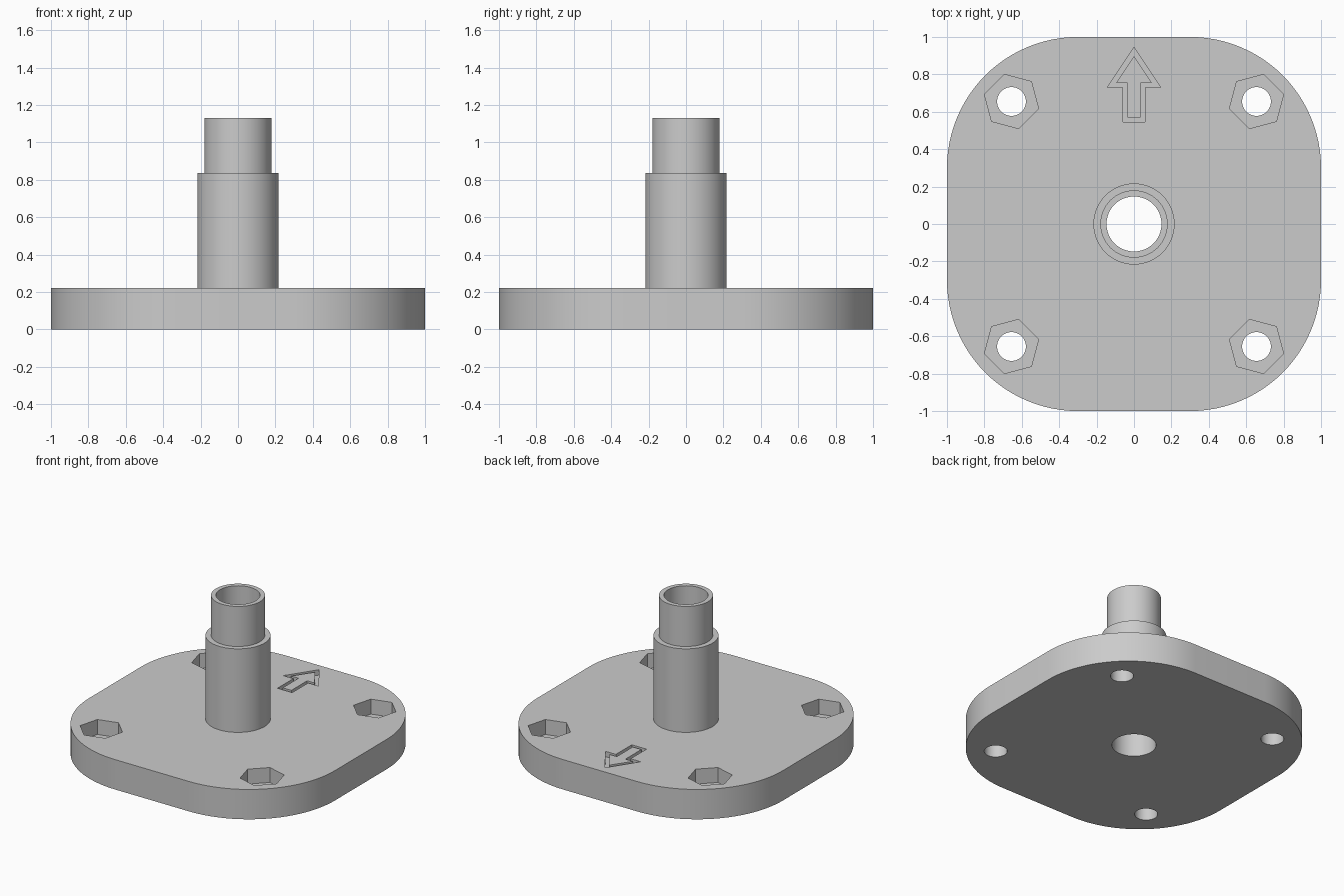
import bpy, bmesh
from math import sin, cos, pi, radians

cube = bpy.data.objects.get("Cube")
if cube:
    bpy.data.objects.remove(cube, do_unlink=True)

PLATE_TOP = 0.22
BORE = 0.147
HOLE_POS = 0.655
POCKET_DEPTH = 0.11
GROOVE_DEPTH = 0.04

grey = bpy.data.materials.new("plain grey")
grey.use_nodes = True
colour = (0.6, 0.6, 0.6, 1)
grey.diffuse_color = colour
grey.node_tree.nodes["Principled BSDF"].inputs["Base Color"].default_value = colour


def make_object(name, bm):
    bmesh.ops.recalc_face_normals(bm, faces=bm.faces)
    mesh = bpy.data.meshes.new(name)
    bm.to_mesh(mesh)
    bm.free()
    mesh.materials.append(grey)
    obj = bpy.data.objects.new(name, mesh)
    bpy.context.collection.objects.link(obj)
    return obj


def arc(radius, x=0, y=0, start=0, sweep=360, steps=64):
    """Points along an arc, angles in degrees."""
    angles = [radians(start + sweep * i / steps) for i in range(steps + (sweep < 360))]
    return [(x + radius * cos(a), y + radius * sin(a)) for a in angles]


def add_prism(bm, outline, z0, z1):
    face = bm.faces.new([bm.verts.new((x, y, z0)) for x, y in outline])
    result = bmesh.ops.extrude_face_region(bm, geom=[face], use_keep_orig=True)
    for v in result["geom"]:
        if isinstance(v, bmesh.types.BMVert):
            v.co.z = z1


def cut(target, name, prisms):
    """Subtract a set of prisms, then discard the cutter."""
    bm = bmesh.new()
    for outline, z0, z1 in prisms:
        add_prism(bm, outline, z0, z1)
    cutter = make_object(name, bm)
    cutter.hide_render = True
    mod = target.modifiers.new(name, "BOOLEAN")
    mod.operation, mod.solver, mod.object = "DIFFERENCE", "EXACT", cutter
    bpy.context.view_layer.objects.active = target
    bpy.ops.object.modifier_apply(modifier=name)
    bpy.data.objects.remove(cutter, do_unlink=True)


def smooth(obj):
    bpy.ops.object.select_all(action="DESELECT")
    obj.select_set(True)
    bpy.context.view_layer.objects.active = obj
    bpy.ops.object.shade_smooth_by_angle(angle=radians(30))


# Base plate with large rounded corners
outline = []
for i, (sx, sy) in enumerate([(1, 1), (-1, 1), (-1, -1), (1, -1)]):
    outline += arc(0.7, 0.3 * sx, 0.3 * sy, 90 * i, 90, 24)
bm = bmesh.new()
add_prism(bm, outline, 0, PLATE_TOP)
plate = make_object("base_plate", bm)

# Centre bore and four bolt holes
corners = [(sx, sy) for sx in (-1, 1) for sy in (-1, 1)]
holes = [(arc(BORE), -0.1, 0.4)]
holes += [(arc(0.077, HOLE_POS * sx, HOLE_POS * sy, steps=40), -0.1, 0.4) for sx, sy in corners]
cut(plate, "hole_cutter", holes)

# Hexagonal nut pockets, mirrored about both axes
pockets = [(arc(0.15, HOLE_POS * sx, HOLE_POS * sy, 30 - 15 * sx * sy, steps=6),
            PLATE_TOP - POCKET_DEPTH, 0.4) for sx, sy in corners]
cut(plate, "pocket_cutter", pockets)


# Engraved arrow outline: a recess with an island left standing inside
def arrow(tip, barb, shoulder, shaft, tail):
    half = [(barb, shoulder), (shaft, shoulder), (shaft, tail)]
    return [(0, tip)] + half + [(-x, y) for x, y in reversed(half)]


cut(plate, "arrow_cutter", [(arrow(0.945, 0.143, 0.73, 0.06, 0.545),
                             PLATE_TOP - GROOVE_DEPTH, 0.4)])
bm = bmesh.new()
add_prism(bm, arrow(0.897, 0.095, 0.755, 0.035, 0.57), PLATE_TOP - GROOVE_DEPTH, PLATE_TOP)
island = make_object("arrow_island", bm)
smooth(plate)

# Stepped hollow pipe, turned about the z axis
profile = [(0.217, PLATE_TOP), (0.217, 0.835), (0.18, 0.835), (0.18, 1.13),
           (BORE, 1.13), (BORE, PLATE_TOP)]
bm = bmesh.new()
verts = [bm.verts.new((r, 0, z)) for r, z in profile]
edges = [bm.edges.new(pair) for pair in zip(verts, verts[1:])]
bmesh.ops.spin(bm, geom=verts + edges, cent=(0, 0, 0), axis=(0, 0, 1),
               angle=2 * pi, steps=64, use_merge=True)
bmesh.ops.remove_doubles(bm, verts=bm.verts, dist=0.0001)
pipe = make_object("stepped_pipe", bm)
smooth(pipe)
